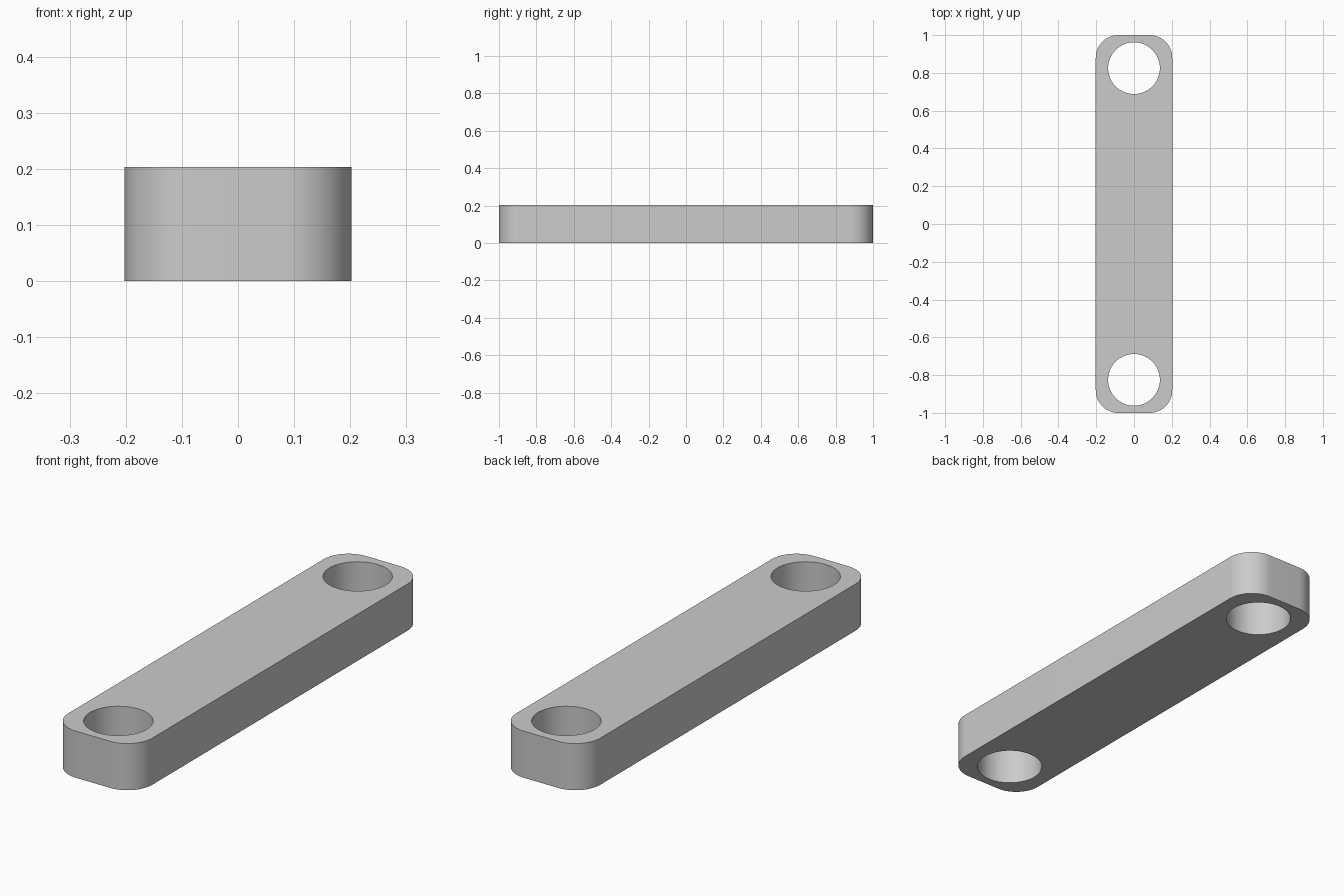
import bpy, bmesh, math

if "Cube" in bpy.data.objects:
    bpy.data.objects.remove(bpy.data.objects["Cube"])

HALF_W, HEIGHT = 0.2025, 0.2035
CORNER_R = 0.12
HOLE_R, HOLE_Y = 0.137, 0.825

# Link bar: a box with its four upright edges rounded
bpy.ops.mesh.primitive_cube_add(size=1, location=(0, 0, HEIGHT / 2))
bar = bpy.context.object
bar.name = "link_bar"
bar.scale = (2 * HALF_W, 2, HEIGHT)
bpy.ops.object.transform_apply(location=True, rotation=False, scale=True)

bm = bmesh.new()
bm.from_mesh(bar.data)
upright = [e for e in bm.edges
           if abs(e.verts[0].co.z - e.verts[1].co.z) > HEIGHT / 2]
bmesh.ops.bevel(bm, geom=upright, offset=CORNER_R, offset_type='OFFSET',
                segments=16, profile=0.5, affect='EDGES')
bm.to_mesh(bar.data)
bm.free()

# Round through hole near each end
for side in (-1, 1):
    bpy.ops.mesh.primitive_cylinder_add(vertices=64, radius=HOLE_R, depth=1,
                                        location=(0, side * HOLE_Y, HEIGHT / 2))
    cutter = bpy.context.object
    cutter.name = "hole_cutter"
    cutter.hide_render = True
    bpy.context.view_layer.objects.active = bar
    cut = bar.modifiers.new("hole", 'BOOLEAN')
    cut.operation = 'DIFFERENCE'
    cut.solver = 'EXACT'
    cut.object = cutter
    bpy.ops.object.modifier_apply(modifier=cut.name)
    bpy.data.objects.remove(cutter, do_unlink=True)

# Smooth round walls, crisp rims
bpy.ops.object.select_all(action='DESELECT')
bar.select_set(True)
bpy.context.view_layer.objects.active = bar
bpy.ops.object.shade_smooth_by_angle(angle=math.radians(30))
